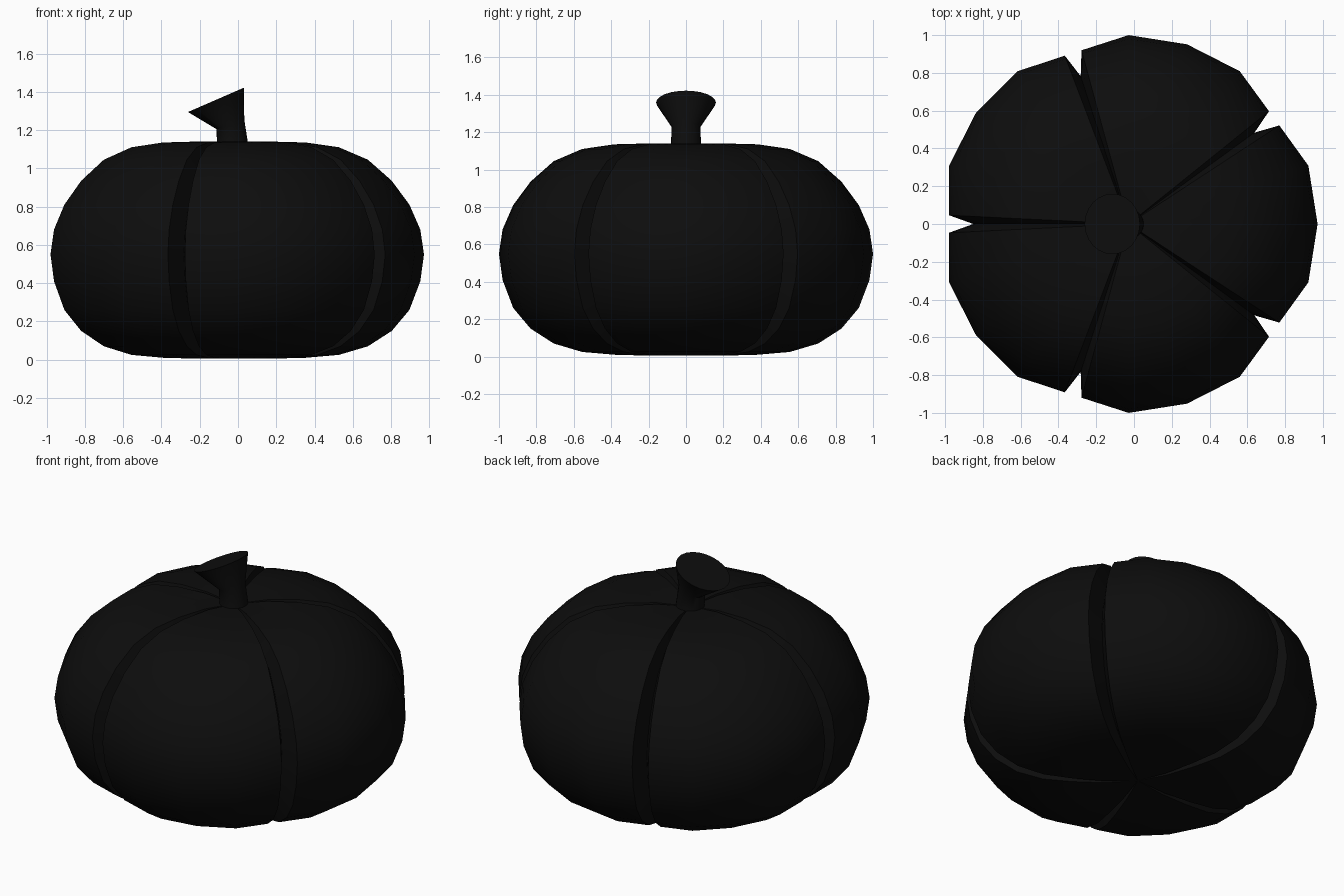
import bpy, bmesh, math
from mathutils import Matrix, Vector

cube = bpy.data.objects.get("Cube")
if cube:
    bpy.data.objects.remove(cube, do_unlink=True)

black = bpy.data.materials.new("matte_black")
black.use_nodes = True
COLOUR = (0.004, 0.004, 0.004, 1)
black.diffuse_color = COLOUR
black.node_tree.nodes["Principled BSDF"].inputs["Base Color"].default_value = COLOUR

AXIS_X = -0.028  # vertical axis of the body
LOBES = 5


def make_object(name, bm, angle):
    bmesh.ops.recalc_face_normals(bm, faces=bm.faces)
    mesh = bpy.data.meshes.new(name)
    bm.to_mesh(mesh)
    bm.free()
    mesh.materials.append(black)
    obj = bpy.data.objects.new(name, mesh)
    bpy.context.collection.objects.link(obj)
    bpy.ops.object.select_all(action="DESELECT")
    obj.select_set(True)
    bpy.context.view_layer.objects.active = obj
    bpy.ops.object.shade_smooth_by_angle(angle=math.radians(angle))
    return obj


def bridge(bm, rings):
    for low, high in zip(rings, rings[1:]):
        n = len(low)
        for i in range(n):
            j = (i + 1) % n
            bm.faces.new((low[i], low[j], high[j], high[i]))


# Body: flattened sphere of lobes, separated by narrow creases
heights = [0.005, 0.01, 0.025, 0.07, 0.15, 0.26, 0.41, 0.55,
           0.68, 0.81, 0.935, 1.045, 1.11, 1.135, 1.14]
# columns of one lobe: angle, radius factor, crease depth
columns = [(-33.2, 0.953, 0), (-18, 1, 0), (0, 1, 0), (18, 1, 0),
           (33.2, 0.953, 0), (36, 0.951, 0.128)]
bm = bmesh.new()
rings = []
for k, z in enumerate(heights):
    lat = math.pi * ((k + 1) / 16 - 0.5)
    radius = math.cos(lat)
    ring = []
    for lobe in range(LOBES):
        for angle, factor, depth in columns:
            a = math.radians(angle + lobe * 360 / LOBES)
            depth *= max(0.4, math.cos(lat))
            r = radius * factor - depth * math.cos(lat)
            h = z - depth * math.sin(lat)
            ring.append(bm.verts.new((AXIS_X + r * math.cos(a), r * math.sin(a), h)))
    rings.append(ring)
bridge(bm, rings)
for ring, z in ((rings[0], 0.02), (rings[-1], 1.12)):
    pole = bm.verts.new((AXIS_X, 0, z))
    for i, v in enumerate(ring):
        bm.faces.new((v, ring[(i + 1) % len(ring)], pole))
make_object("pumpkin_body", bm, 40)

# Stem: short neck flaring into a tilted flat cap
bm = bmesh.new()
rings = []
for x, z, radius, tilt in ((-0.028, 1.04, 0.085, 0), (-0.03, 1.14, 0.08, -4),
                           (-0.04, 1.23, 0.077, -19), (-0.115, 1.358, 0.16, -23.5)):
    turn = Matrix.Rotation(math.radians(tilt), 3, "Y")
    ring = []
    for i in range(24):
        a = math.tau * i / 24
        p = turn @ Vector((radius * math.cos(a), radius * math.sin(a), 0))
        ring.append(bm.verts.new(p + Vector((x, 0, z))))
    rings.append(ring)
bridge(bm, rings)
bm.faces.new(rings[0])
bm.faces.new(rings[-1])
make_object("stem", bm, 50)
